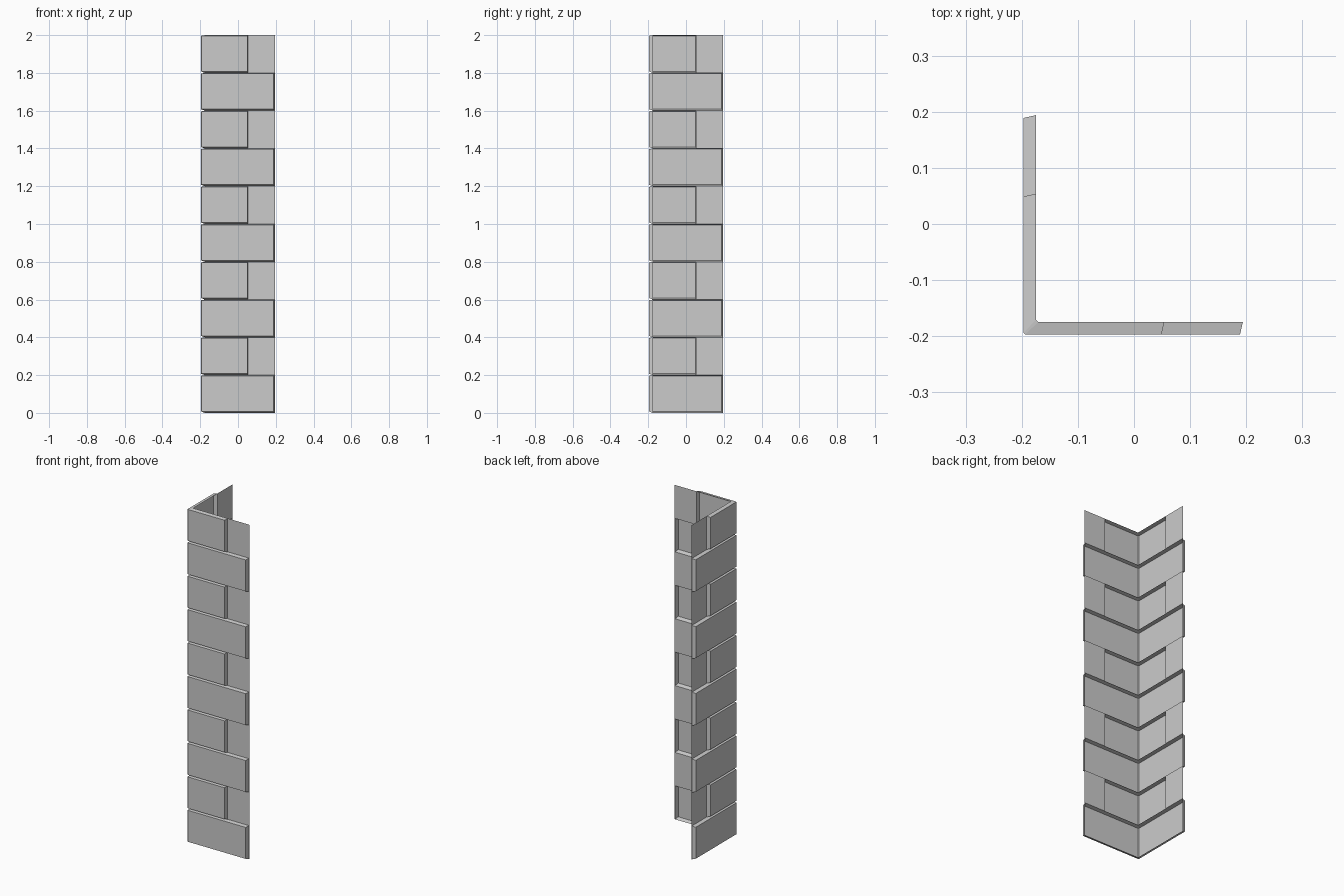
import bpy, bmesh

if "Cube" in bpy.data.objects:
    bpy.data.objects.remove(bpy.data.objects["Cube"])

HALF = 0.197      # half width of the corner trim
DEPTH = 0.0225    # how far the stones stand out
BACK = -HALF + DEPTH
COURSES = 10
H = 2.0 / COURSES


def plan(depth, ext, chamfer):
    """L-shaped outline from the x-arm end, round the corner, to the y-arm end."""
    p = BACK - depth
    return [(ext, p), (p + chamfer, p), (p, p + chamfer), (p, ext)]


def make_object(name, bm):
    bmesh.ops.remove_doubles(bm, verts=bm.verts, dist=0.0001)
    mesh = bpy.data.meshes.new(name)
    bm.to_mesh(mesh)
    bm.free()
    ob = bpy.data.objects.new(name, mesh)
    bpy.context.collection.objects.link(ob)
    return ob


# Hollow stone courses, open at the back, alternating long and short
for i in range(COURSES):
    z0, z1 = i * H, (i + 1) * H
    base_ext, face_ext = (0.194, 0.189) if i % 2 == 0 else (0.054, 0.049)
    bm = bmesh.new()
    rows = []
    for z, depth, ext, ch in ((z0, 0, base_ext, 0.004),
                              (z0 + 0.008, DEPTH, face_ext, 0.003),
                              (z1 - 0.004, DEPTH, face_ext, 0.003),
                              (z1, 0, base_ext, 0.004)):
        rows.append([bm.verts.new((x, y, z)) for x, y in plan(depth, ext, ch)])
    for a, b in zip(rows, rows[1:]):
        for j in range(3):
            bm.faces.new((a[j + 1], a[j], b[j], b[j + 1]))
    # Stone ends
    bm.faces.new([r[0] for r in rows])
    bm.faces.new([r[3] for r in reversed(rows)])
    # Flat backing sheet beyond each end
    for k in (0, 3):
        lo, hi = rows[0][k], rows[3][k]
        ends = [bm.verts.new((HALF, BACK, z) if k == 0 else (BACK, HALF, z))
                for z in (z0, z1)]
        quad = [lo, ends[0], ends[1], hi]
        bm.faces.new(quad if k == 0 else quad[::-1])
    make_object("long_stone" if i % 2 == 0 else "short_stone", bm)
